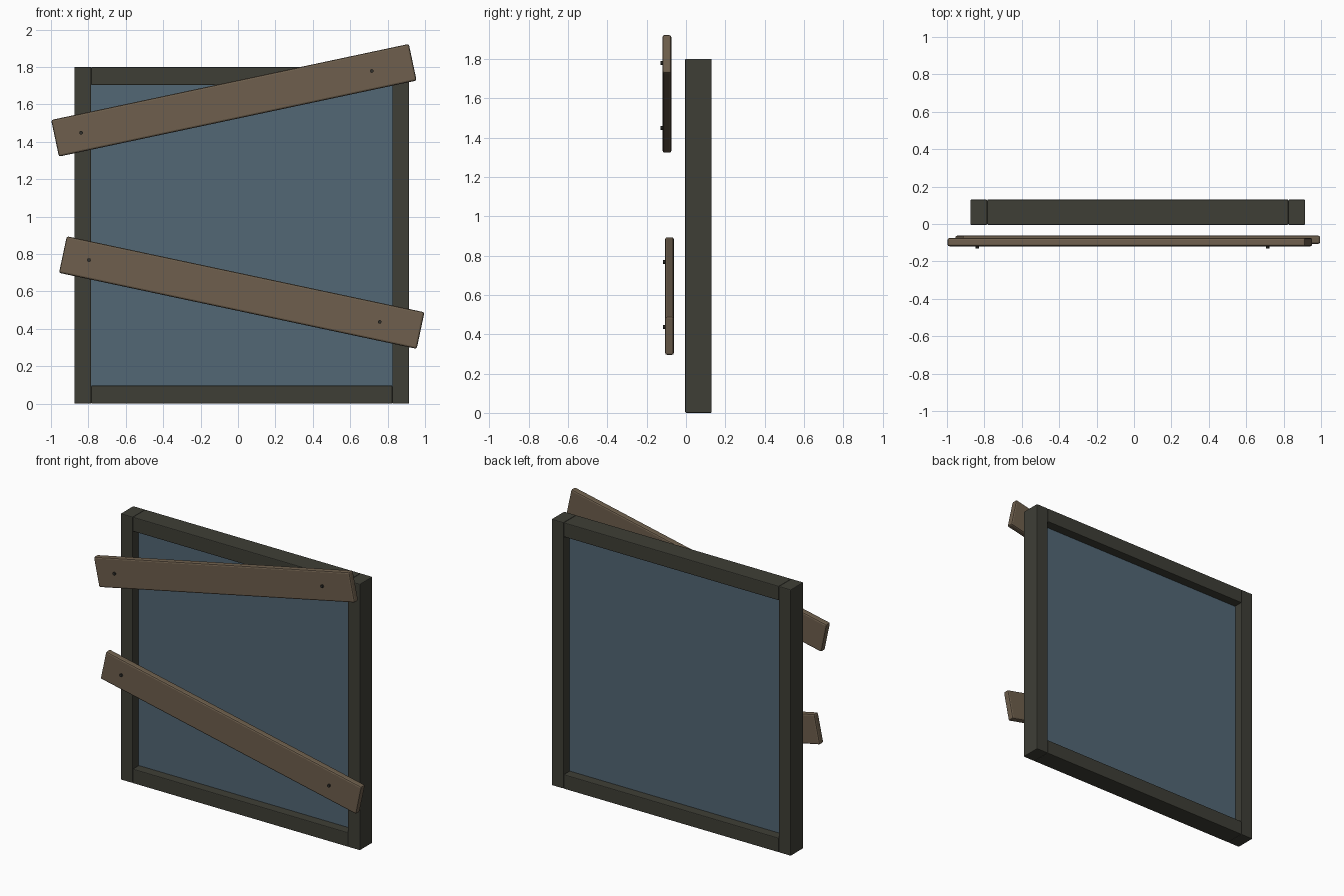
import bpy
from math import radians, cos, sin

cube = bpy.data.objects.get("Cube")
if cube:
    bpy.data.objects.remove(cube, do_unlink=True)


def srgb(*rgb):
    return [((c / 255 + 0.055) / 1.055) ** 2.4 for c in rgb] + [1.0]


def material(name, colour):
    mat = bpy.data.materials.new(name)
    mat.use_nodes = True
    mat.diffuse_color = colour
    mat.node_tree.nodes["Principled BSDF"].inputs["Base Color"].default_value = colour
    return mat


frame_mat = material("dark frame", srgb(62, 62, 54))
glass_mat = material("blue grey glass", srgb(82, 103, 117))
wood_mat = material("brown wood", srgb(110, 95, 77))
nail_mat = material("dark iron", srgb(48, 47, 43))


def box(name, centre, size, mat, bevel=0.0, tilt=0.0):
    bpy.ops.mesh.primitive_cube_add(size=1, location=centre)
    ob = bpy.context.object
    ob.name = name
    ob.scale = size
    bpy.ops.object.transform_apply(location=False, rotation=False, scale=True)
    ob.rotation_euler.y = -tilt
    ob.data.materials.append(mat)
    if bevel:
        mod = ob.modifiers.new("Soft edges", 'BEVEL')
        mod.width = bevel
        mod.segments = 2
    return ob


# Frame: two full-height posts with rails between them
MID_X, MID_Y, HEIGHT, DEPTH = 0.02, 0.063, 1.8, 0.135
POST, RAIL = 0.09, 0.097
INNER = 1.61
for side, name in ((-1, "right_post"), (1, "left_post")):
    box(name, (MID_X + side * (INNER + POST) / 2, MID_Y, HEIGHT / 2),
        (POST, DEPTH, HEIGHT), frame_mat, 0.005)
for z, name in ((RAIL / 2, "bottom_rail"), (HEIGHT - RAIL / 2, "top_rail")):
    box(name, (MID_X, MID_Y, z), (INNER, DEPTH, RAIL), frame_mat, 0.005)

# Pane set in the middle of the frame depth
box("glass_pane", (MID_X, MID_Y, HEIGHT / 2),
    (INNER, 0.01, HEIGHT - 2 * RAIL + 0.01), glass_mat)


# Planks nailed across the front, with a nail near each end
def plank(name, x, y, z, tilt):
    box(name, (x, y, z), (1.955, 0.044, 0.2), wood_mat, 0.01, tilt)
    for i, along in enumerate((-0.835, 0.754)):
        px, pz = x + along * cos(tilt), z + along * sin(tilt)
        bpy.ops.mesh.primitive_cylinder_add(
            vertices=8, radius=0.01, depth=0.03,
            location=(px, y - 0.018, pz), rotation=(radians(90), 0, 0))
        nail = bpy.context.object
        nail.name = f"{name}_nail_{i + 1}"
        nail.data.materials.append(nail_mat)


plank("upper_plank", -0.022, -0.097, 1.622, radians(12))
plank("lower_plank", 0.02, -0.084, 0.594, radians(-12))
